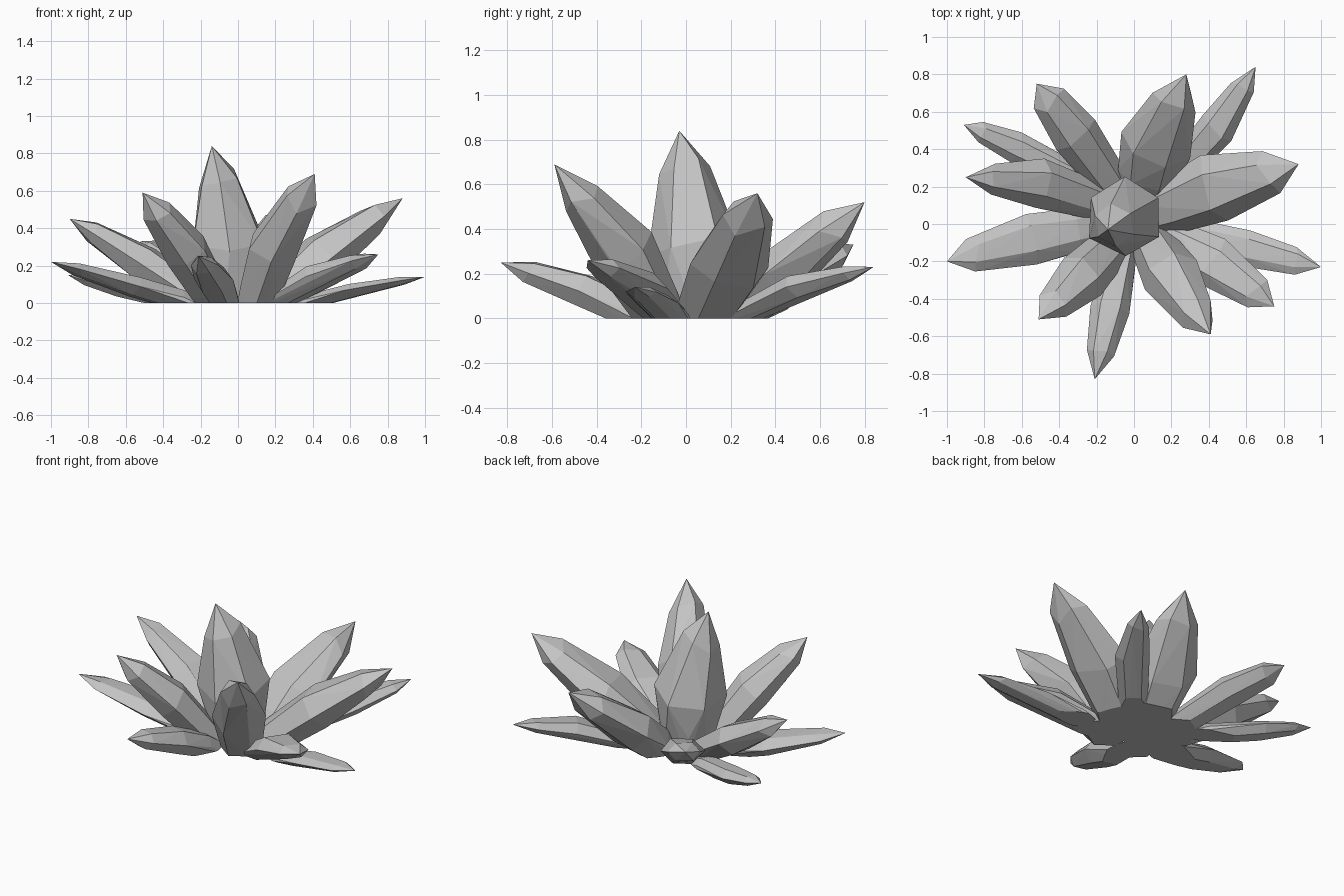
import bpy
import bmesh
import math
import random
from mathutils import Vector

random.seed(4)

default_cube = bpy.data.objects.get("Cube")
if default_cube:
    bpy.data.objects.remove(default_cube, do_unlink=True)

# Single grey crystal material
GREY = (0.55, 0.55, 0.55, 1.0)
stone = bpy.data.materials.new("crystal_grey")
stone.use_nodes = True
stone.diffuse_color = GREY
stone.node_tree.nodes["Principled BSDF"].inputs["Base Color"].default_value = GREY

ROOT_Z = -0.05


def hex_ring(bm, centre, axis, width, depth, roll, stagger):
    """Six slightly uneven points around an axis."""
    side = axis.cross(Vector((0, 0, 1))).normalized()
    up = side.cross(axis).normalized()
    for i in range(6):
        angle = math.radians(60 * i) + roll
        wobble = random.uniform(0.95, 1.05)
        point = centre + side * (math.cos(angle) * width * wobble)
        point += up * (math.sin(angle) * depth * wobble)
        point += axis * random.uniform(-stagger, stagger)
        bm.verts.new(point)


def crystal(name, root, belly, tip, width, depth, taper=0.64, roll=0.0):
    """Faceted shard grown from a buried root and cut flat at the ground."""
    root, belly, tip = Vector((*root, ROOT_Z)), Vector(belly), Vector(tip)
    foot = root.lerp(belly, 0.4)
    foot.z = max(foot.z, depth * 0.5)
    shoulder = belly.lerp(tip, 0.66)
    lower = (belly - root).normalized()
    upper = (tip - belly).normalized()
    middle = (tip - root).normalized()

    bm = bmesh.new()
    hex_ring(bm, root, lower, width * 0.7, depth * 0.7, roll, 0)
    hex_ring(bm, foot, lower, width * 0.82, depth * 0.8, roll, 0)
    hex_ring(bm, belly, middle, width, depth, roll, width * 0.15)
    hex_ring(bm, shoulder, upper, width * taper, depth * taper, roll, width * 0.2)
    bm.verts.new(tip)
    hull = bmesh.ops.convex_hull(bm, input=bm.verts[:])
    loose = {v for v in hull["geom_interior"] + hull["geom_unused"]
             if isinstance(v, bmesh.types.BMVert)}
    bmesh.ops.delete(bm, geom=list(loose), context="VERTS")

    # Flat underside
    bmesh.ops.bisect_plane(bm, geom=bm.verts[:] + bm.edges[:] + bm.faces[:],
                           plane_co=(0, 0, 0), plane_no=(0, 0, 1), clear_inner=True)
    rim = [e for e in bm.edges if e.is_boundary]
    bmesh.ops.holes_fill(bm, edges=rim, sides=0)
    bmesh.ops.recalc_face_normals(bm, faces=bm.faces[:])

    mesh = bpy.data.meshes.new(name)
    bm.to_mesh(mesh)
    bm.free()
    mesh.materials.append(stone)
    obj = bpy.data.objects.new(name, mesh)
    bpy.context.collection.objects.link(obj)
    return obj


# Upright centre shard
crystal("centre_crystal", (-.02, .04), (-.05, .035, .32), (-.14, -.03, .84),
        width=.21, depth=.21, taper=.54, roll=math.radians(30))

# Tall inner shards
crystal("front_left_tall_crystal", (.08, -.08), (.19, -.27, .29), (.41, -.59, .69),
        width=.16, depth=.14)
crystal("front_right_tall_crystal", (-.08, -.08), (-.28, -.28, .28), (-.51, -.51, .59),
        width=.14, depth=.12)
crystal("back_tall_crystal", (.05, .15), (.11, .41, .19), (.28, .8, .52),
        width=.19, depth=.13)
crystal("left_tall_crystal", (.09, .05), (.44, .19, .24), (.88, .32, .56),
        width=.19, depth=.13)
crystal("right_tall_crystal", (-.1, .09), (-.51, .22, .22), (-.9, .25, .45),
        width=.13, depth=.1)
crystal("back_right_tall_crystal", (-.07, .14), (-.31, .48, .18), (-.52, .75, .33),
        width=.13, depth=.08, taper=.75)

# Low outer shards
crystal("front_low_crystal", (-.05, -.12), (-.13, -.45, .12), (-.21, -.83, .25),
        width=.105, depth=.08, taper=.7)
crystal("front_left_low_crystal", (.1, -.04), (.43, -.21, .14), (.75, -.44, .26),
        width=.14, depth=.07)
crystal("left_low_crystal", (.22, -.03), (.6, -.13, .07), (1, -.23, .14),
        width=.1, depth=.035, taper=.72)
crystal("back_left_low_crystal", (.1, .12), (.44, .51, .14), (.65, .84, .23),
        width=.105, depth=.06)
crystal("right_low_crystal", (-.14, .0), (-.56, -.08, .09), (-1, -.2, .22),
        width=.14, depth=.06)
crystal("back_right_low_crystal", (-.14, .17), (-.63, .41, .08), (-.91, .53, .15),
        width=.085, depth=.05)
